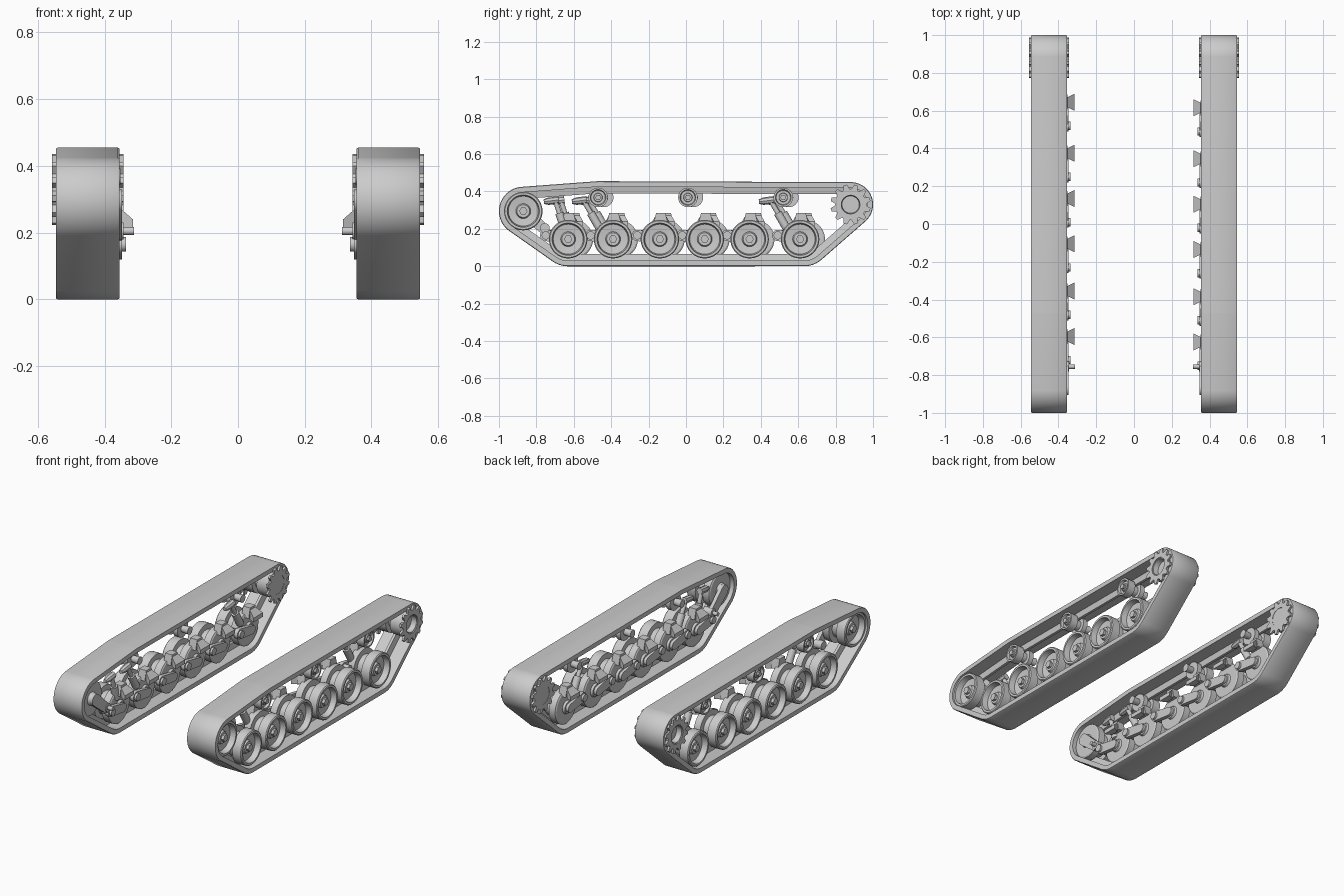
import bpy, bmesh, math
from mathutils import Vector

cube = bpy.data.objects.get("Cube")
if cube:
    bpy.data.objects.remove(cube)

mat = bpy.data.materials.new("plain grey")
mat.use_nodes = True
GREY = (0.6, 0.6, 0.6, 1)
mat.diffuse_color = GREY
mat.node_tree.nodes["Principled BSDF"].inputs["Base Color"].default_value = GREY


def finish(name, bm):
    bmesh.ops.recalc_face_normals(bm, faces=bm.faces)
    mesh = bpy.data.meshes.new(name)
    bm.to_mesh(mesh)
    bm.free()
    mesh.materials.append(mat)
    ob = bpy.data.objects.new(name, mesh)
    bpy.context.collection.objects.link(ob)
    bpy.ops.object.select_all(action='DESELECT')
    ob.select_set(True)
    bpy.context.view_layer.objects.active = ob
    bpy.ops.object.shade_smooth_by_angle(angle=math.radians(32))
    return ob


def skin(bm, rings, loop=False):
    """Bridge equal rings of points; cap the ends unless they loop."""
    vs = [[bm.verts.new(p) for p in r] for r in rings]
    n = len(vs[0])
    for i in range(len(vs) if loop else len(vs) - 1):
        a, b = vs[i], vs[(i + 1) % len(vs)]
        for j in range(n):
            k = (j + 1) % n
            bm.faces.new((a[j], a[k], b[k], b[j]))
    if not loop:
        bm.faces.new(vs[0])
        bm.faces.new(vs[-1])


def lathe(name, s, y, z, profile, segs=40):
    """Turn (x, radius) pairs about an axle along x."""
    bm = bmesh.new()
    turn = [2 * math.pi * i / segs for i in range(segs)]
    skin(bm, [[(s * x, y + r * math.cos(t), z + r * math.sin(t)) for t in turn]
              for x, r in profile])
    return finish(name, bm)


def prism(name, s, sections):
    """Loft (x, [(y, z), ...]) sections."""
    bm = bmesh.new()
    skin(bm, [[(s * x, y, z) for y, z in pts] for x, pts in sections])
    return finish(name, bm)


def rod(name, s, a, b, stages, segs=16):
    """Stepped rod from a to b; stages are (fraction, radius)."""
    a, b = Vector((s * a[0], a[1], a[2])), Vector((s * b[0], b[1], b[2]))
    d = b - a
    u = d.orthogonal().normalized()
    v = d.normalized().cross(u)
    bm = bmesh.new()
    skin(bm, [[a + d * f + r * (u * math.cos(2 * math.pi * i / segs)
                                + v * math.sin(2 * math.pi * i / segs))
               for i in range(segs)] for f, r in stages])
    return finish(name, bm)


def arm(name, s, x0, x1, a, b, ra, rb):
    """Flat link with rounded ends between two (y, z) pivots."""
    ang = math.atan2(b[1] - a[1], b[0] - a[0])
    pts = []
    for (cy, cz), r, start in ((a, ra, ang + math.pi / 2), (b, rb, ang - math.pi / 2)):
        for i in range(9):
            t = start + math.pi * i / 8
            pts.append((cy + r * math.cos(t), cz + r * math.sin(t)))
    prism(name, s, [(x0, pts), (x1, pts)])


# Circles (y, z, radius) that the track is stretched around
SUPPORTS = [(-.87, .295, .13), (.88, .33, .12), (-.63, .145, .145),
            (.63, .145, .145), (-.47, .37, .085), (.52, .37, .083)]


def track_ring(offset, n=144):
    pts = []
    for i in range(n):
        c, q = math.cos(2 * math.pi * i / n), math.sin(2 * math.pi * i / n)
        y, z, r = max(SUPPORTS, key=lambda k: k[0] * c + k[1] * q + k[2])
        pts.append((y + (r - offset) * c, z + (r - offset) * q))
    return pts


def belt(name, s, section):
    bm = bmesh.new()
    skin(bm, [[(s * x, y, z) for y, z in track_ring(o)] for x, o in section], loop=True)
    finish(name, bm)


WHEEL = [(.365, .035), (.378, .04), (.378, .095), (.383, .103), (.425, .103),
         (.425, .07), (.475, .07), (.475, .103), (.53, .103), (.535, .098),
         (.535, .086), (.5, .08), (.495, .04), (.51, .034)]
ROLLER = [(.40, .02), (.40, .052), (.43, .052), (.43, .03), (.47, .03),
          (.47, .052), (.52, .052), (.52, .042), (.505, .038), (.505, .024), (.515, .022)]


def bolt(name, s, y, z, x, r):
    lathe(name, s, y, z, [(x, r), (x + .022, r)], 6)


def sprocket(name, s, y, z, x0, x1, teeth=12):
    """Toothed ring plate with a round opening."""
    radii = (.084, .108, .108, .084)
    outer, inner = [], []
    for i in range(teeth):
        for k, r in enumerate(radii):
            t = 2 * math.pi * (i + (.12, .34, .66, .88)[k]) / teeth
            outer.append((y + r * math.cos(t), z + r * math.sin(t)))
            inner.append((y + .055 * math.cos(t), z + .055 * math.sin(t)))
    bm = bmesh.new()
    skin(bm, [[(s * x, *p) for p in ring] for x, ring in
              ((x0, outer), (x1, outer), (x1, inner), (x0, inner))], loop=True)
    finish(name, bm)


def running_gear(side, s, shift):
    def nm(part):
        return side + "_" + part
    # Track belt and its central guide
    belt(nm("track_belt"), s, [(.355, .003), (.36, 0), (.54, 0), (.545, .003),
                               (.545, .03), (.355, .03)])
    belt(nm("track_guide"), s, [(.435, .028), (.465, .028), (.458, .065), (.442, .065)])

    # Road wheels, swing arms and bump stops
    for i, y0 in enumerate((-.63, -.39, -.14, .1, .34, .61)):
        y = y0 + shift
        lathe(nm("road_wheel"), s, y, .145, WHEEL)
        bolt(nm("wheel_bolt"), s, y, .145, .505, .022)
        arm(nm("swing_arm"), s, .348, .372, (y - .12, .165), (y, .145), .03, .026)
        rod(nm("arm_pivot"), s, (.335, y - .12, .165), (.41, y - .12, .165),
            [(0, .022), (1, .022)])
        stop = [(y - .035, .225), (y + .045, .225), (y + .03, .285), (y - .02, .285)]
        prism(nm("bump_stop"), s, [(.352, stop), (.40, stop)])
        m = y + .005
        prism(nm("stop_bracket"), s, [
            (.315, [(m - .045, .215), (m + .045, .215), (m + .045, .24), (m - .045, .24)]),
            (.355, [(m - .025, .215), (m + .025, .215), (m + .025, .275), (m - .025, .275)])])

    # Dampers on the front two and the last wheel
    for top, low in ((-.70, -.65), (-.55, -.46), (.45, .54)):
        a, b = (.385, top + shift, .355), (.385, low + shift, .2)
        rod(nm("damper"), s, a, b, [(0, .013), (.45, .013), (.45, .022), (1, .022)])
        rod(nm("damper_mount"), s, (.385, top - .06 + shift, .345),
            (.385, top + .02 + shift, .355), [(0, .012), (.3, .02), (1, .02)], 8)

    # Return rollers
    for y in (-.47, .01, .52):
        lathe(nm("return_roller"), s, y + shift, .368, ROLLER, 32)
        bolt(nm("roller_bolt"), s, y + shift, .368, .505, .016)
        rod(nm("roller_axle"), s, (.352, y + shift, .368), (.41, y + shift, .368),
            [(0, .024), (1, .018)])

    # Idler wheel, crank and tensioner stub
    lathe(nm("idler_wheel"), s, -.87, .295, WHEEL)
    bolt(nm("idler_bolt"), s, -.87, .295, .505, .022)
    arm(nm("idler_crank"), s, .348, .37, (-.87, .295), (-.765, .205), .035, .028)
    rod(nm("tensioner_stub"), s, (.312, -.755, .205), (.40, -.755, .205),
        [(0, .012), (.35, .012), (.35, .026), (1, .026)])

    # Drive sprocket
    sprocket(nm("outer_sprocket"), s, .88, .33, .545, .557)
    sprocket(nm("inner_sprocket"), s, .88, .33, .343, .355)
    lathe(nm("sprocket_drum"), s, .88, .33,
          [(.345, .058), (.36, .08), (.435, .08), (.435, .05), (.465, .05), (.465, .08),
           (.546, .08), (.55, .062), (.552, .05), (.52, .046), (.52, .01)])


running_gear("left", 1, 0)
running_gear("right", -1, .03)
